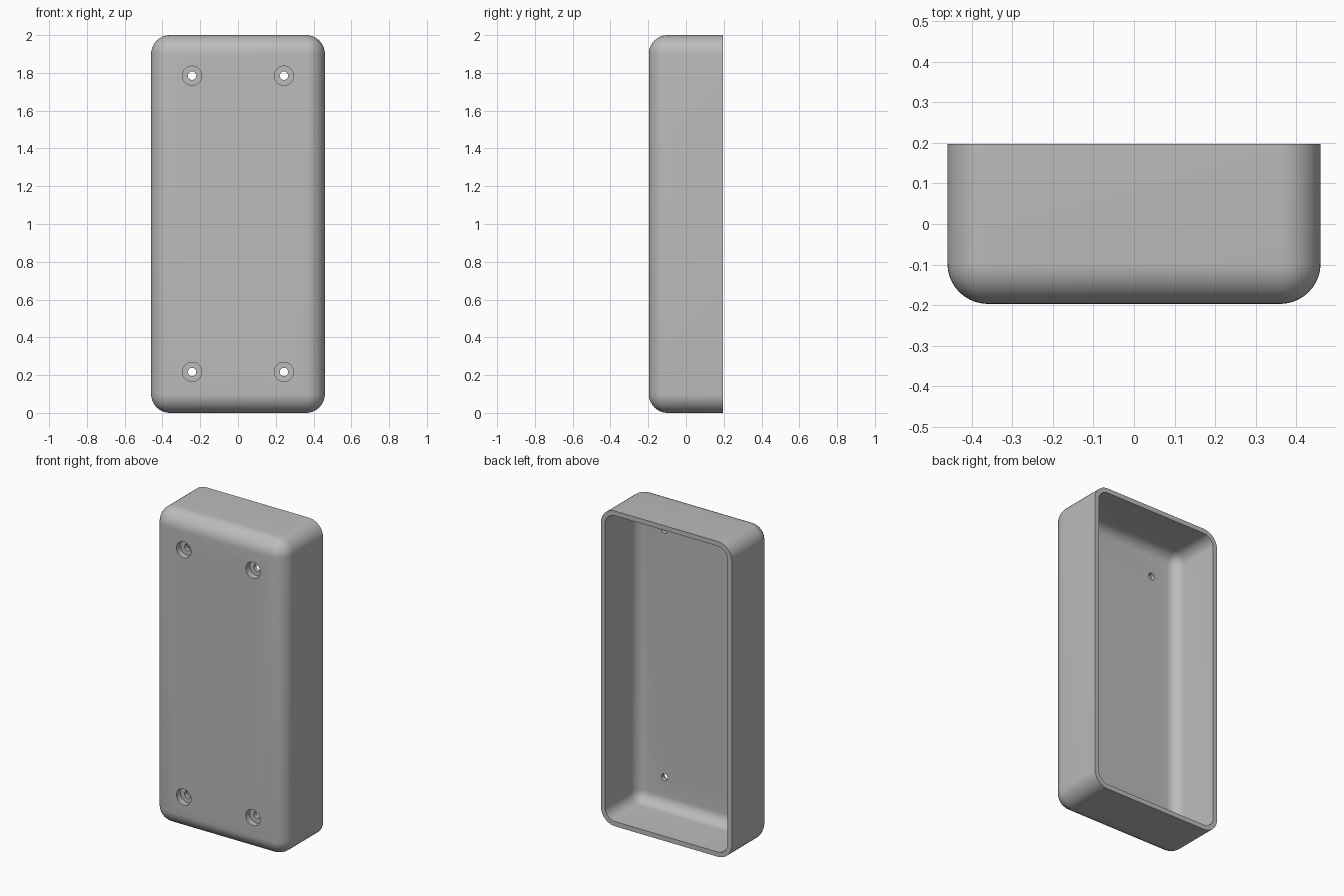
import bpy, bmesh
from mathutils import Matrix, Vector

if "Cube" in bpy.data.objects:
    bpy.data.objects.remove(bpy.data.objects["Cube"])

HALF_X, HALF_Y, HEIGHT = 0.46, 0.197, 2.0
WALL, FLOOR, RADIUS = 0.03, 0.065, 0.1

grey = bpy.data.materials.new("plain_grey")
grey.use_nodes = True
colour = (0.5, 0.5, 0.5, 1)
grey.diffuse_color = colour
grey.node_tree.nodes["Principled BSDF"].inputs["Base Color"].default_value = colour


def add_object(name, bm):
    mesh = bpy.data.meshes.new(name)
    bm.to_mesh(mesh)
    bm.free()
    mesh.materials.append(grey)
    obj = bpy.data.objects.new(name, mesh)
    bpy.context.collection.objects.link(obj)
    return obj


def rounded_block(name, low, high, radius):
    """Box with every edge filleted except those around its back face."""
    bm = bmesh.new()
    low, high = Vector(low), Vector(high)
    matrix = Matrix.Translation((low + high) / 2) @ Matrix.Diagonal((*(high - low), 1))
    bmesh.ops.create_cube(bm, size=1, matrix=matrix)
    edges = [e for e in bm.edges if any(v.co.y < high.y - 0.01 for v in e.verts)]
    bmesh.ops.bevel(bm, geom=edges, offset=radius, segments=10, profile=0.5,
                    affect='EDGES', clamp_overlap=True)
    return add_object(name, bm)


def cylinder(name, x, z, radius, y0, y1):
    bm = bmesh.new()
    matrix = Matrix.Translation((x, (y0 + y1) / 2, z)) @ Matrix.Rotation(1.5707963, 4, 'X')
    bmesh.ops.create_cone(bm, cap_ends=True, segments=32, radius1=radius,
                          radius2=radius, depth=y1 - y0, matrix=matrix)
    return add_object(name, bm)


def cut(target, cutter):
    cutter.hide_render = True
    mod = target.modifiers.new("cut", 'BOOLEAN')
    mod.operation, mod.solver, mod.object = 'DIFFERENCE', 'EXACT', cutter
    bpy.context.view_layer.objects.active = target
    bpy.ops.object.modifier_apply(modifier=mod.name)
    bpy.data.objects.remove(cutter)


# Outer shell, hollowed from the open back
shell = rounded_block("enclosure_shell", (-HALF_X, -HALF_Y, 0),
                      (HALF_X, HALF_Y, HEIGHT), RADIUS)
cut(shell, rounded_block("cavity_cutter",
                         (-HALF_X + WALL, -HALF_Y + FLOOR, WALL),
                         (HALF_X - WALL, HALF_Y + 0.1, HEIGHT - WALL), RADIUS - WALL))

# Four counterbored screw holes
for x in (-0.243, 0.243):
    for z in (0.217, 1.785):
        cut(shell, cylinder("counterbore_cutter", x, z, 0.051, -HALF_Y - 0.1, -HALF_Y + 0.04))
        cut(shell, cylinder("screw_hole_cutter", x, z, 0.022, -HALF_Y - 0.1, 0))

# Smooth fillets, crisp rims
bpy.ops.object.select_all(action='DESELECT')
shell.select_set(True)
bpy.context.view_layer.objects.active = shell
bpy.ops.object.shade_smooth_by_angle(angle=0.6)
